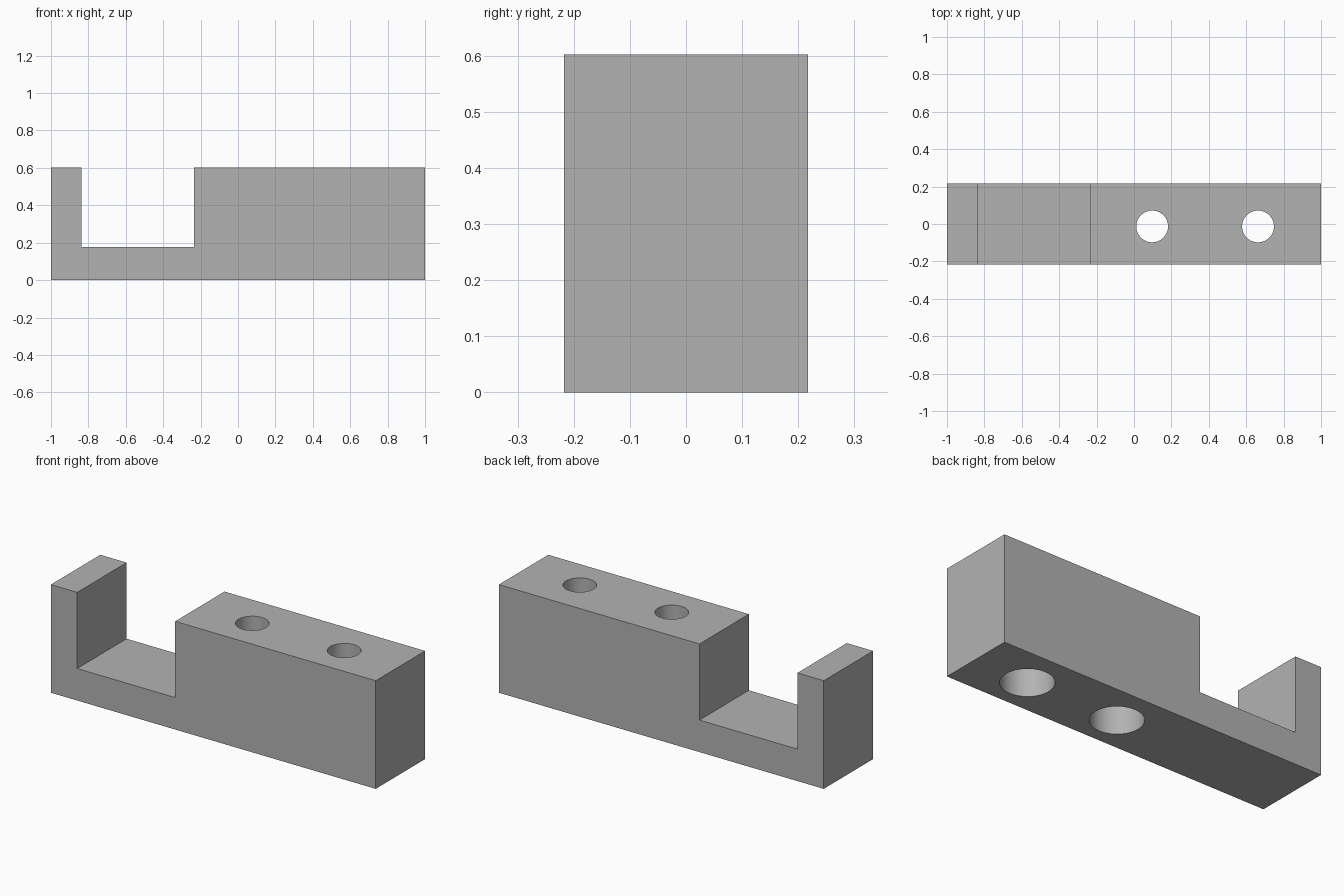
import bpy
import bmesh
import math

if "Cube" in bpy.data.objects:
    bpy.data.objects.remove(bpy.data.objects["Cube"])

HALF_WIDTH = 0.217
HOLE_Y = -0.013

grey = bpy.data.materials.new("plain_grey")
grey.diffuse_color = (0.45, 0.45, 0.45, 1)
grey.use_nodes = True
grey.node_tree.nodes["Principled BSDF"].inputs["Base Color"].default_value = grey.diffuse_color

# Bracket body: side profile with a square slot, extruded across the width
profile = [(-1, 0), (1, 0), (1, 0.602), (-0.235, 0.602),
           (-0.235, 0.178), (-0.838, 0.178), (-0.838, 0.602), (-1, 0.602)]
bm = bmesh.new()
face = bm.faces.new([bm.verts.new((x, -HALF_WIDTH, z)) for x, z in profile])
ext = bmesh.ops.extrude_face_region(bm, geom=[face])
moved = [v for v in ext["geom"] if isinstance(v, bmesh.types.BMVert)]
bmesh.ops.translate(bm, verts=moved, vec=(0, 2 * HALF_WIDTH, 0))
bmesh.ops.recalc_face_normals(bm, faces=bm.faces)
mesh = bpy.data.meshes.new("slotted_block")
bm.to_mesh(mesh)
bm.free()
block = bpy.data.objects.new("slotted_block", mesh)
bpy.context.collection.objects.link(block)
mesh.materials.append(grey)


def drill(x, radius, z0, z1):
    """Cut one vertical round hole into the block."""
    bpy.ops.mesh.primitive_cylinder_add(vertices=64, radius=radius, depth=z1 - z0,
                                        location=(x, HOLE_Y, (z0 + z1) / 2))
    cutter = bpy.context.object
    cutter.name = "hole_cutter"
    cutter.hide_render = True
    cutter.data.materials.append(grey)
    bpy.context.view_layer.objects.active = block
    mod = block.modifiers.new("hole", 'BOOLEAN')
    mod.operation = 'DIFFERENCE'
    mod.solver = 'EXACT'
    mod.object = cutter
    bpy.ops.object.modifier_apply(modifier=mod.name)
    bpy.data.objects.remove(cutter)


# Two screw holes, each with a wider counterbore from below
for hole_x in (0.097, 0.663):
    drill(hole_x, 0.085, -0.1, 0.7)
    drill(hole_x, 0.134, -0.1, 0.25)

# Smooth hole walls, sharp block edges
bpy.ops.object.select_all(action='DESELECT')
block.select_set(True)
bpy.context.view_layer.objects.active = block
bpy.ops.object.shade_smooth_by_angle(angle=math.radians(30))
